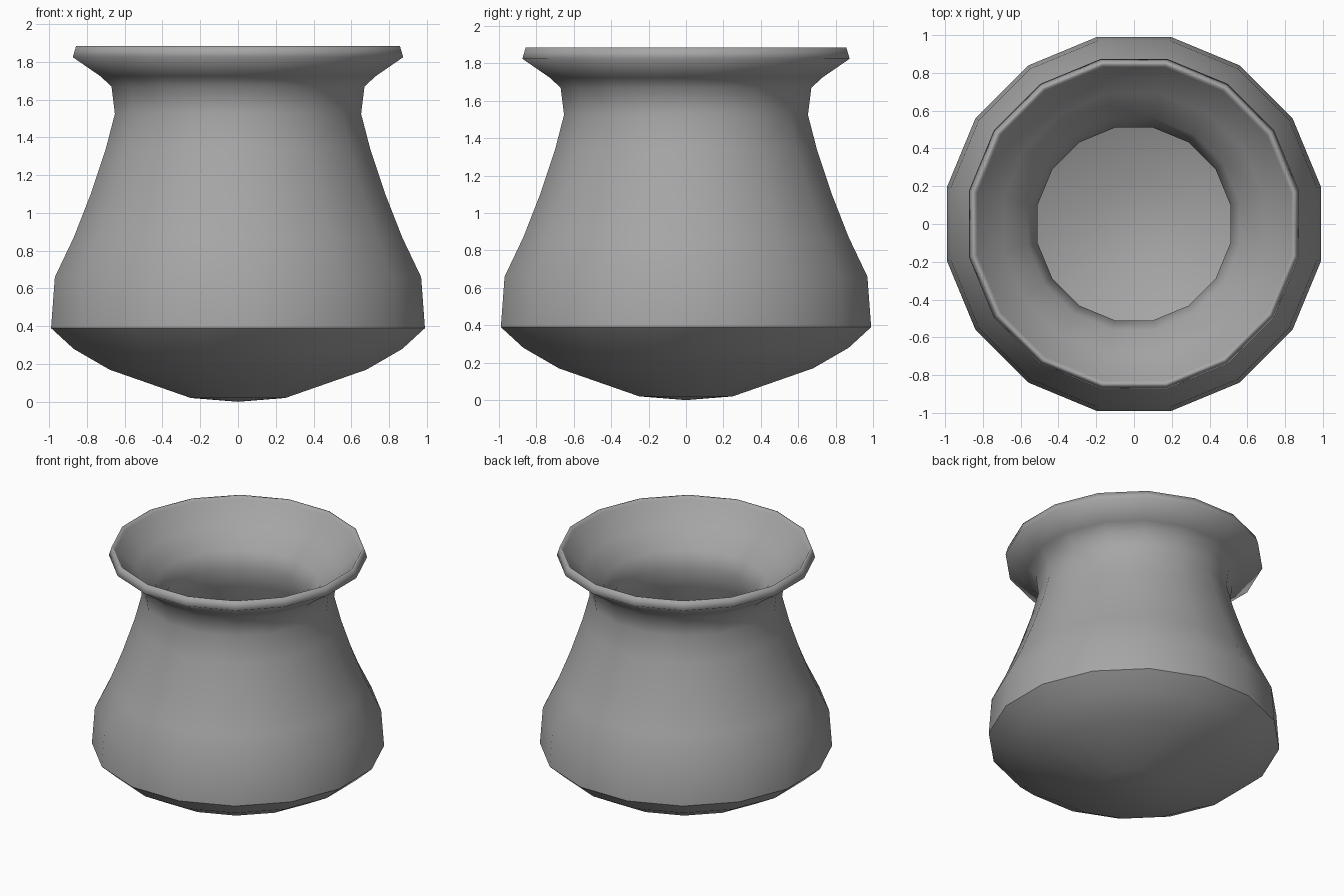
import bpy, bmesh, math

if "Cube" in bpy.data.objects:
    bpy.data.objects.remove(bpy.data.objects["Cube"])

SIDES = 16
HALF = math.pi / SIDES
SHOULDER = 2   # index of the crisp ring between bowl and wall

grey = bpy.data.materials.new("grey_clay")
grey.diffuse_color = (0.38, 0.38, 0.38, 1)
grey.use_nodes = True
grey.node_tree.nodes["Principled BSDF"].inputs["Base Color"].default_value = grey.diffuse_color

# Closed wall section, as (distance to flat side, height), from under the base to the inner floor
section = [
    (0.25, 0.02), (0.68, 0.17), (0.87, 0.28), (0.99, 0.39),     # rounded base
    (0.97, 0.66), (0.87, 0.87), (0.78, 1.10), (0.70, 1.34),     # tapering body
    (0.652, 1.525), (0.67, 1.67), (0.73, 1.725),                # neck
    (0.875, 1.825), (0.857, 1.885), (0.842, 1.885), (0.83, 1.865),  # lip
    (0.69, 1.73), (0.56, 1.61), (0.51, 1.49),                   # inner funnel
    (0.56, 1.33), (0.65, 1.08), (0.83, 0.66), (0.84, 0.44),     # inner wall
    (0.62, 0.30), (0.22, 0.16),                                 # inner floor
]
SHOULDER = section.index((0.99, 0.39))

bm = bmesh.new()
rings = []
for apothem, z in section:
    r = apothem / math.cos(HALF)
    rings.append([bm.verts.new((r * math.cos((2 * i + 1) * HALF),
                                r * math.sin((2 * i + 1) * HALF), z))
                  for i in range(SIDES)])

# Skin neighbouring rings
for low, high in zip(rings, rings[1:]):
    for i in range(SIDES):
        j = (i + 1) % SIDES
        bm.faces.new((low[i], low[j], high[j], high[i]))

# Close the base and the inner floor with shallow fans
under = bm.verts.new((0, 0, 0))
floor = bm.verts.new((0, 0, 0.14))
for i in range(SIDES):
    j = (i + 1) % SIDES
    bm.faces.new((under, rings[0][j], rings[0][i]))
    bm.faces.new((floor, rings[-1][i], rings[-1][j]))

# Smooth everywhere except the shoulder
for f in bm.faces:
    f.smooth = True
for i in range(SIDES):
    bm.edges.get((rings[SHOULDER][i], rings[SHOULDER][(i + 1) % SIDES])).smooth = False

bmesh.ops.recalc_face_normals(bm, faces=bm.faces)
mesh = bpy.data.meshes.new("pot")
bm.to_mesh(mesh)
bm.free()
mesh.materials.append(grey)
pot = bpy.data.objects.new("pot", mesh)
bpy.context.collection.objects.link(pot)
